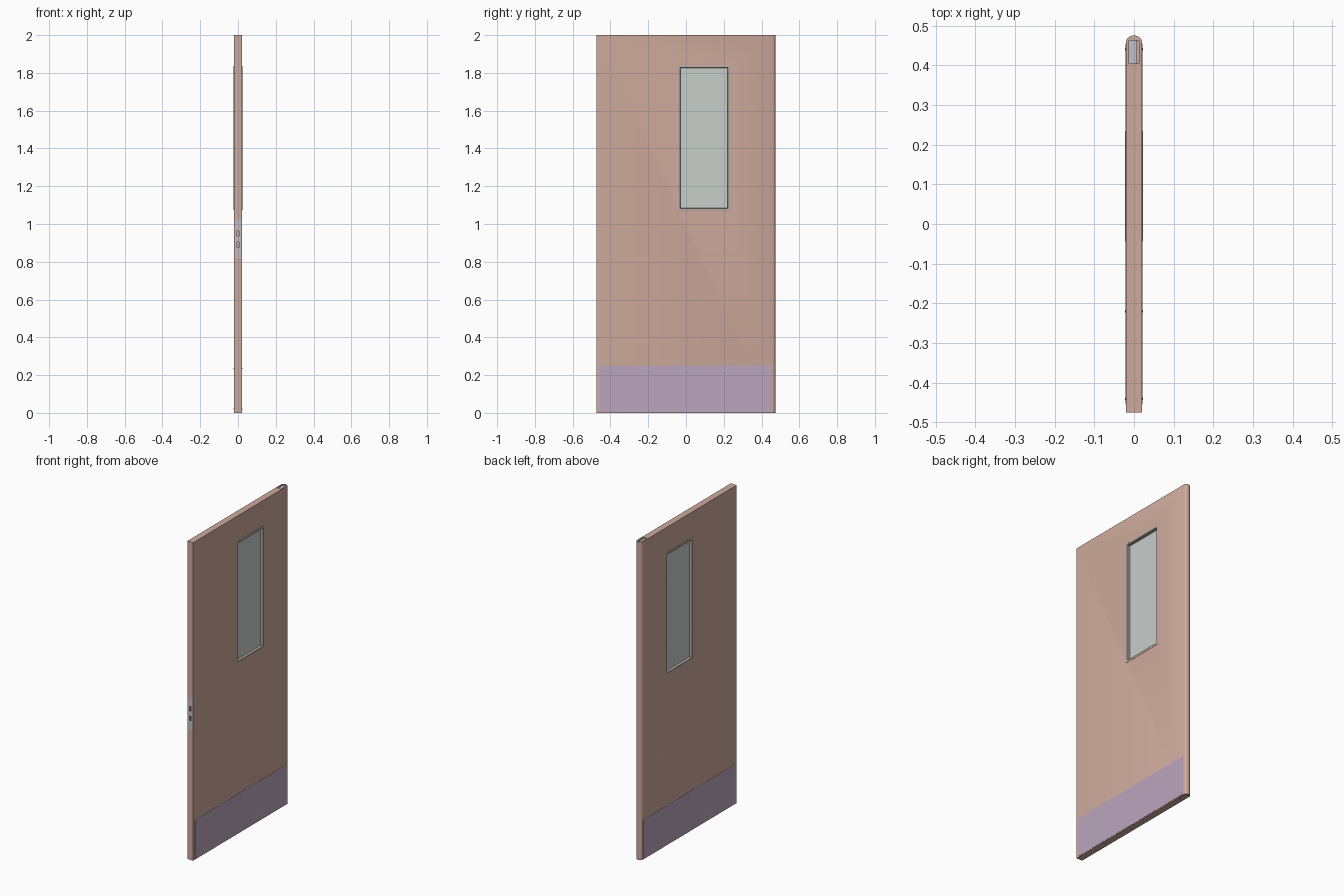
import bpy, bmesh, math

if "Cube" in bpy.data.objects:
    bpy.data.objects.remove(bpy.data.objects["Cube"])

T = 0.0205            # half thickness of the leaf
WY, WZ = 0.095, 1.455  # window centre


def mat(name, col):
    m = bpy.data.materials.new(name)
    m.diffuse_color = (*col, 1)
    m.use_nodes = True
    m.node_tree.nodes["Principled BSDF"].inputs["Base Color"].default_value = m.diffuse_color
    return m


LEAF = mat("painted_leaf", (0.62, 0.40, 0.33))
KICK = mat("kick_metal", (0.50, 0.38, 0.52))
TRIM = mat("window_trim", (0.50, 0.44, 0.38))
GLASS = mat("glass", (0.58, 0.62, 0.60))
STEEL = mat("steel", (0.55, 0.52, 0.58))


def finish(name, bm, m):
    bmesh.ops.recalc_face_normals(bm, faces=bm.faces)
    me = bpy.data.meshes.new(name)
    bm.to_mesh(me)
    bm.free()
    ob = bpy.data.objects.new(name, me)
    bpy.context.collection.objects.link(ob)
    if m:
        me.materials.append(m)
    return ob


def box(name, x, y, z, m=None):
    """Box from (min, max) ranges."""
    bm = bmesh.new()
    bmesh.ops.create_cube(bm, size=1)
    for v in bm.verts:
        for i, (a, b) in enumerate((x, y, z)):
            v.co[i] = (a + b) / 2 + v.co[i] * (b - a)
    return finish(name, bm, m)


def cut(ob, cutters):
    bpy.context.view_layer.objects.active = ob
    for c in cutters:
        mod = ob.modifiers.new("cut", 'BOOLEAN')
        mod.operation, mod.solver, mod.object = 'DIFFERENCE', 'EXACT', c
        bpy.ops.object.modifier_apply(modifier=mod.name)
        bpy.data.objects.remove(c)


def smooth(ob):
    bpy.ops.object.select_all(action='DESELECT')
    ob.select_set(True)
    bpy.context.view_layer.objects.active = ob
    bpy.ops.object.shade_smooth_by_angle(angle=math.radians(30))


# Door leaf: square latch edge, rounded pivot edge
R = (T * T + 0.014 ** 2) / (2 * 0.014)
half = math.asin(T / R)
arc = [(R * math.sin(a), 0.475 - R + R * math.cos(a))
       for a in (half * (1 - i / 6) for i in range(13))]
bm = bmesh.new()
face = bm.faces.new([bm.verts.new((x, y, 0)) for x, y in [(-T, -0.475), (T, -0.475)] + arc])
ext = bmesh.ops.extrude_face_region(bm, geom=[face])["geom"]
bmesh.ops.translate(bm, vec=(0, 0, 2), verts=[v for v in ext if isinstance(v, bmesh.types.BMVert)])
leaf = finish("door_leaf", bm, LEAF)
cut(leaf, [
    box("window_cut", (-0.1, 0.1), (WY - 0.132, WY + 0.132), (WZ - 0.378, WZ + 0.378)),
    box("lock_cut", (-0.017, 0.017), (-0.5, -0.472), (0.82, 1.02)),
    box("lock_pocket", (-0.009, 0.009), (-0.48, -0.43), (0.85, 0.99)),
    box("top_pivot_cut", (-0.012, 0.012), (0.405, 0.462), (1.97, 2.1)),
    box("bottom_pivot_cut", (-0.012, 0.012), (0.405, 0.462), (-0.1, 0.03)),
])
smooth(leaf)

# Pivot blocks sunk into the top and bottom edges
box("top_pivot", (-0.012, 0.008), (0.405, 0.462), (1.97, 1.995), STEEL)
box("bottom_pivot", (-0.012, 0.008), (0.405, 0.462), (0.005, 0.03), STEEL)

# Lock face plate with bolt slots
plate = box("lock_plate", (-0.017, 0.017), (-0.475, -0.472), (0.82, 1.02), STEEL)
cut(plate, [box("slot", (-0.004, 0.004), (-0.5, -0.45), (z - 0.014, z + 0.014))
            for z in (0.89, 0.95)])

# Window frame: rectangular rings (half width, half height, x) skinned around the opening
section = [(0.140, 0.385, T - 0.001), (0.140, 0.385, T + 0.0015), (0.137, 0.382, T + 0.002),
           (0.128, 0.373, T + 0.002), (0.125, 0.370, T - 0.001), (0.125, 0.370, 0.003)]
section += [(w, h, -x) for w, h, x in reversed(section)]
bm = bmesh.new()
rings = [[bm.verts.new((x, WY + sy * w, WZ + sz * h))
          for sy, sz in ((-1, -1), (1, -1), (1, 1), (-1, 1))] for w, h, x in section]
for i, a in enumerate(rings):
    b = rings[(i + 1) % len(rings)]
    for k in range(4):
        n = (k + 1) % 4
        bm.faces.new((a[k], a[n], b[n], b[k]))
finish("window_frame", bm, TRIM)
box("window_glass", (-0.003, 0.003), (WY - 0.126, WY + 0.126), (WZ - 0.371, WZ + 0.371), GLASS)

# Kick plates on both faces
for s, side in ((-1, "left"), (1, "right")):
    x = sorted((s * (T - 0.001), s * (T + 0.0012)))
    box("kick_plate_" + side, x, (-0.455, 0.455), (0.005, 0.25), KICK)


def screws(name, s, spots, r, x0):
    """Low domed screw heads standing on one face."""
    bm = bmesh.new()
    for y, z in spots:
        rim = [bm.verts.new((s * x0, y + r * math.cos(a), z + r * math.sin(a)))
               for a in (math.tau * k / 10 for k in range(10))]
        top = [bm.verts.new((s * (x0 + 0.001), y + (v.co.y - y) * 0.6, z + (v.co.z - z) * 0.6))
               for v in rim]
        bm.faces.new(top)
        for k in range(10):
            bm.faces.new((rim[k - 1], rim[k], top[k], top[k - 1]))
        bm.faces.new(rim[::-1])
    smooth(finish(name, bm, STEEL))


# Screws on the kick plates and on one side of the window frame
for s, side in ((-1, "left"), (1, "right")):
    spots = [(y, z) for y in (-0.44, -0.22, 0, 0.22, 0.44) for z in (0.02, 0.235)]
    screws("kick_screws_" + side, s, spots, 0.004, T + 0.001)
spots = [(WY + sy * 0.1325, WZ + dz) for sy in (-1, 1) for dz in (-0.2, 0.2)]
spots += [(WY, WZ + sz * 0.3775) for sz in (-1, 1)]
screws("frame_screws", -1, spots, 0.003, T + 0.0018)
